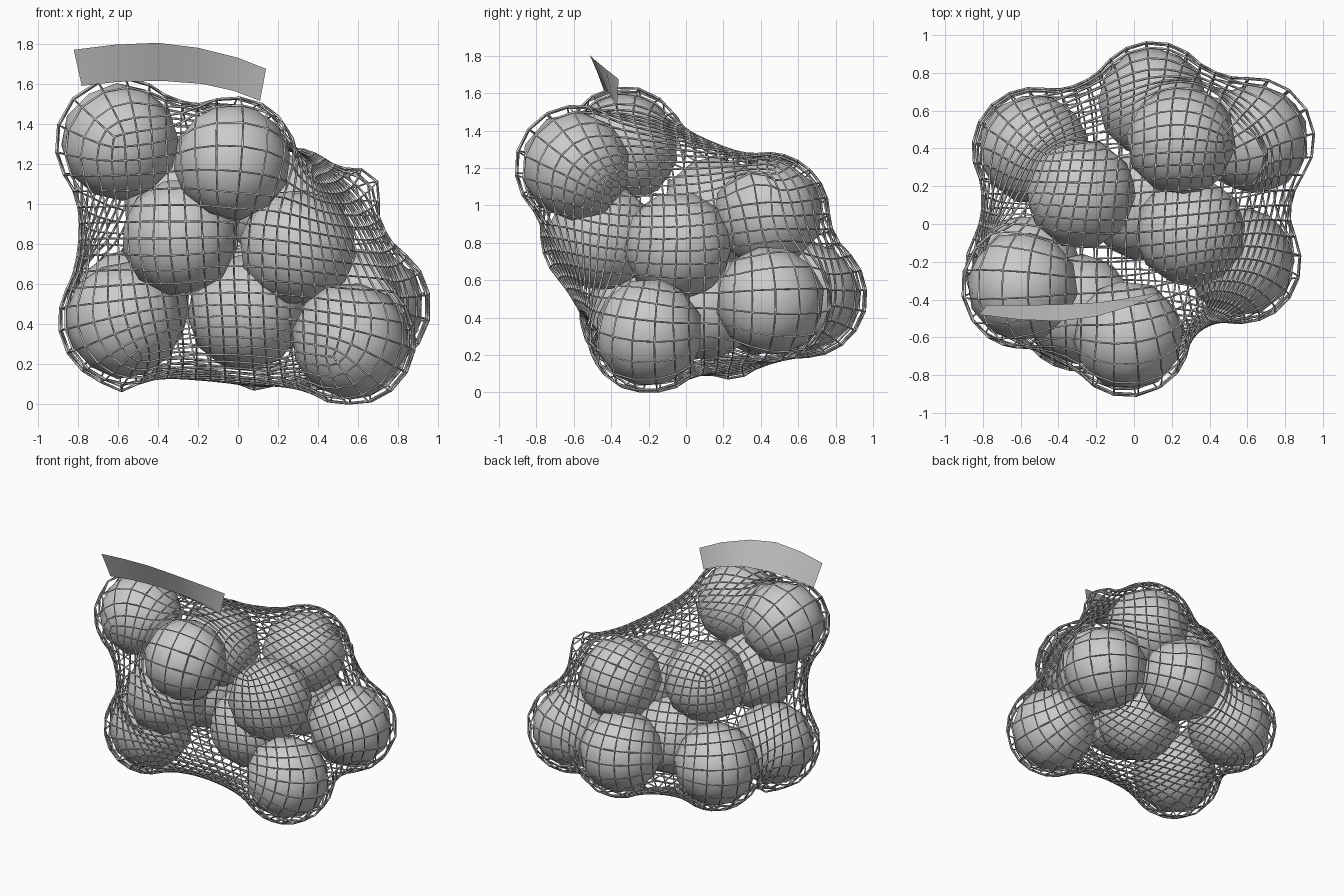
import bpy, bmesh, math, random
from mathutils import Vector, Euler

if "Cube" in bpy.data.objects:
    bpy.data.objects.remove(bpy.data.objects["Cube"])

random.seed(4)

# Fruit centres, all about the same size
FRUIT_R = 0.295
fruit = [
    (-0.59, -0.33, 1.31), (-0.03, -0.59, 1.21), (-0.29, -0.45, 0.835),
    (0.30, -0.04, 0.785), (0.25, 0.44, 0.955), (-0.28, 0.16, 0.97),
    (-0.57, -0.24, 0.42), (0.04, 0.10, 0.46), (0.56, -0.20, 0.32),
    (0.635, 0.45, 0.49), (-0.53, 0.395, 0.49), (0.10, 0.64, 0.515),
]


def finish(name, bm, smooth=True):
    mesh = bpy.data.meshes.new(name)
    bm.to_mesh(mesh)
    bm.free()
    for p in mesh.polygons:
        p.use_smooth = smooth
    ob = bpy.data.objects.new(name, mesh)
    bpy.context.collection.objects.link(ob)
    return ob


# Low-poly fruits, each turned differently
for i, c in enumerate(fruit):
    bm = bmesh.new()
    bmesh.ops.create_icosphere(bm, subdivisions=2, radius=FRUIT_R)
    ob = finish(f"fruit_{i + 1}", bm)
    ob.location = c
    ob.rotation_euler = Euler([random.uniform(0, math.tau) for _ in range(3)])

# Net bag: a cube grid relaxed like an elastic film around the fruits
obstacles = [(Vector(c), 0.325) for c in fruit]
# places where the net stands off the fruit
obstacles += [(Vector(c), r) for c, r in [
    ((-0.06, -0.93, 1.20), 0.06), ((0.12, 0.92, 0.43), 0.07),
    ((0.58, 0.36, 1.05), 0.13), ((-0.6, -0.2, 0.17), 0.11),
    ((0.1, 0.25, 0.18), 0.11)]]
centre = Vector((0, 0, 0.72))
bm = bmesh.new()
bmesh.ops.create_cube(bm, size=2)
bmesh.ops.subdivide_edges(bm, edges=bm.edges[:], cuts=15, use_grid_fill=True)
for v in bm.verts:
    d = Vector([math.tan(a * math.pi / 4) for a in v.co]).normalized()
    v.co = centre + d * max((c - centre).dot(d) + r for c, r in obstacles)
bm.verts.index_update()
verts = bm.verts[:]
near = [[e.other_vert(v).index for e in v.link_edges] for v in verts]
pos = [v.co.copy() for v in verts]
for step in range(110):
    new = []
    for nb in near:
        p = sum((pos[j] for j in nb), Vector()) / len(nb)
        for c, r in obstacles:
            d = p - c
            if d.length_squared < r * r:
                p = c + d.normalized() * r
        new.append(p)
    pos = new
for v, p in zip(verts, pos):
    p.z = max(p.z, 0.006)
    v.co = p
net = finish("net_bag", bm)
wire = net.modifiers.new("strands", 'WIREFRAME')
wire.thickness = 0.013
wire.offset = 0
wire.use_even_offset = False

# Curved tag standing on top of the net
top = [(-0.82, -0.48, 1.77), (-0.62, -0.505, 1.795), (-0.40, -0.515, 1.805),
       (-0.20, -0.49, 1.78), (0.0, -0.43, 1.73), (0.14, -0.36, 1.675)]
low = [(-0.78, -0.43, 1.59), (-0.60, -0.43, 1.61), (-0.38, -0.425, 1.615),
       (-0.18, -0.415, 1.60), (-0.02, -0.39, 1.565), (0.11, -0.37, 1.515)]
bm = bmesh.new()
a = [bm.verts.new(p) for p in top]
b = [bm.verts.new(p) for p in low]
for i in range(len(a) - 1):
    bm.faces.new((b[i], b[i + 1], a[i + 1], a[i]))
finish("tag", bm)
